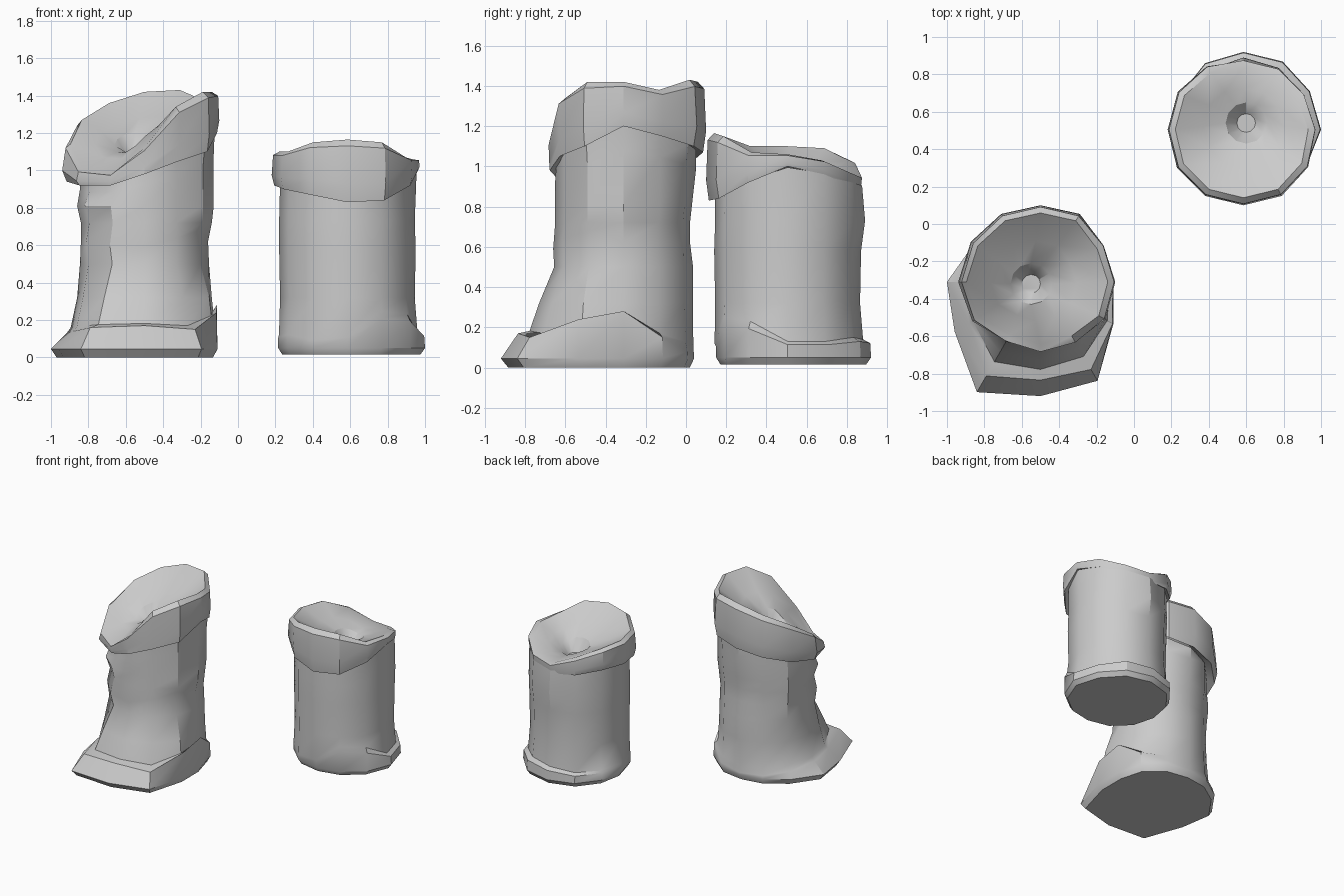
import bpy, bmesh, math

N = 12  # sides, first at +x, counter-clockwise


def spread(v):
    return list(v) if isinstance(v, (list, tuple)) else [v] * N


def mix(a, b, t):
    return [p + (q - p) * s for p, q, s in zip(spread(a), spread(b), spread(t))]


def loft(name, rings, cap_first=False, cap_last=False):
    """Skin rings of (centre x, centre y, radii, heights)."""
    bm = bmesh.new()
    loops = []
    for cx, cy, rad, hgt in rings:
        loops.append([bm.verts.new((cx + r * math.cos(2 * math.pi * i / N),
                                    cy + r * math.sin(2 * math.pi * i / N), z))
                      for i, (r, z) in enumerate(zip(spread(rad), spread(hgt)))])
    for lo, hi in zip(loops, loops[1:]):
        for i in range(N):
            j = (i + 1) % N
            bm.faces.new((lo[i], lo[j], hi[j], hi[i]))
    if cap_first:
        bm.faces.new(loops[0][::-1])
    if cap_last:
        bm.faces.new(loops[-1])
    me = bpy.data.meshes.new(name)
    bm.to_mesh(me)
    bm.free()
    ob = bpy.data.objects.new(name, me)
    bpy.context.collection.objects.link(ob)
    bpy.ops.object.select_all(action='DESELECT')
    ob.select_set(True)
    bpy.context.view_layer.objects.active = ob
    bpy.ops.object.shade_smooth_by_angle(angle=math.radians(32))
    return ob


def crown(name, c, rad, low, rim, pit):
    """Uneven collar with a shallow tilted dish and a small pit."""
    x, y = c
    px, py = pit
    mid = sum(rim) / N
    loft(name, [
        (x, y, mix(rad, 0.30, 0.75), mix(low, rim, 0.15)),
        (x, y, mix(rad, 0.36, 0.3), low),
        (x, y, rad, mix(low, rim, 0.3)),
        (x, y, mix(rad, 0.38, 0.3), mix(low, rim, 0.9)),
        (x, y, mix(rad, 0.0, 0.1), rim),
        ((x + px) / 2, (y + py) / 2, mix(rad, 0, 0.45), mix(rim, mid - 0.13, 0.5)),
        (px, py, 0.11, mix(rim, mid - 0.14, 0.75)),
        (px, py, 0.05, mid - 0.18),
    ], cap_last=True)


# Tall trunk: flared foot, creased middle
tx, ty = -0.5, -0.31
foot = [.39, .39, .37, .35, .37, .41, .50, .53, .68, .61, .61, .45]
foot_top = [.28, .15, .08, .06, .07, .10, .13, .14, .16, .17, .15, .24]
foot_in = [.1, .1, .1, .1, .1, .3, .6, .6, .4, .45, .35, .1]
low_body = [.36, .35, .35, .345, .345, .35, .36, .38, .43, .42, .41, .40]
collar_low = [1.20, 1.15, 1.10, 1.07, 1.03, .98, .94, .92, .92, .98, 1.05, 1.10]
loft("tall_trunk", [
    (tx, ty, mix(foot, 0, 0.06), 0.0),
    (tx, ty, foot, 0.045),
    (tx, ty, mix(foot, low_body, foot_in), foot_top),
    (tx, ty, mix(foot, low_body, 0.75), mix(foot_top, 0.20, 0.4)),
    (tx, ty, low_body, 0.32),
    (tx, ty, 0.345, 0.50),
    (tx, ty, [.34, .34, .34, .33, .34, .35, .34, .36, .37, .35, .35, .34],
     [.62, .62, .62, .62, .62, .62, .62, .62, .60, .59, .64, .68]),
    (tx, ty, [.36, .35, .34, .33, .34, .36, .34, .34, .34, .34, .34, .36], 0.72),
    (tx, ty, [.37, .36, .35, .34, .35, .36, .36, .37, .36, .34, .34, .36], 0.81),
    (tx, ty, [.37, .36, .36, .36, .35, .35, .345, .34, .33, .34, .34, .36],
     mix(collar_low, 0.8, 0.3)),
    (tx, ty, [.375, .37, .37, .36, .35, .35, .34, .33, .33, .335, .34, .37],
     mix(collar_low, 1.2, 0.1)),
], cap_first=True)

# Tall crown, tipped to the left
crown("tall_crown", (tx, ty),
      [.40, .39, .42, .41, .42, .43, .44, .42, .36, .37, .37, .40],
      collar_low,
      [1.42, 1.38, 1.43, 1.42, 1.36, 1.27, 1.14, 1.0, .98, 1.12, 1.34, 1.42],
      (-0.55, -0.32))

# Short trunk with a rolled lip round the back of the foot
sx, sy = 0.585, 0.505
base = [.415, .41, .42, .415, .41, .385, .37, .37, .365, .355, .365, .39]
base_top = [.13, .13, .15, .14, .12, .12, .12, .14, .10, .12, .25, .23]
short_low = [1.0, .96, .90, .88, .90, .93, .92, .90, .87, .83, .84, .92]
loft("short_trunk", [
    (sx, sy, mix(base, 0, 0.06), 0.015),
    (sx, sy, base, 0.05),
    (sx, sy, mix(base, 0.37, 0.1), mix(base_top, 0.05, 0.2)),
    (sx, sy, mix(base, 0.365, 0.8), base_top),
    (sx, sy, 0.36, 0.32),
    (sx, sy, 0.365, 0.58),
    (sx, sy, [.36, .37, .38, .385, .37, .37, .365, .365, .365, .36, .365, .36], 0.73),
    (sx, sy, [.37, .365, .37, .37, .365, .365, .36, .36, .36, .36, .36, .36],
     mix(short_low, 0.98, 0.25)),
], cap_first=True)

# Short crown, high at the front and low at the back
crown("short_crown", (sx, sy),
      [.385, .37, .37, .365, .39, .405, .405, .41, .41, .405, .41, .40],
      short_low,
      [1.06, 1.03, .97, .95, 1.03, 1.09, 1.10, 1.10, 1.15, 1.165, 1.15, 1.07],
      (0.60, 0.54))
